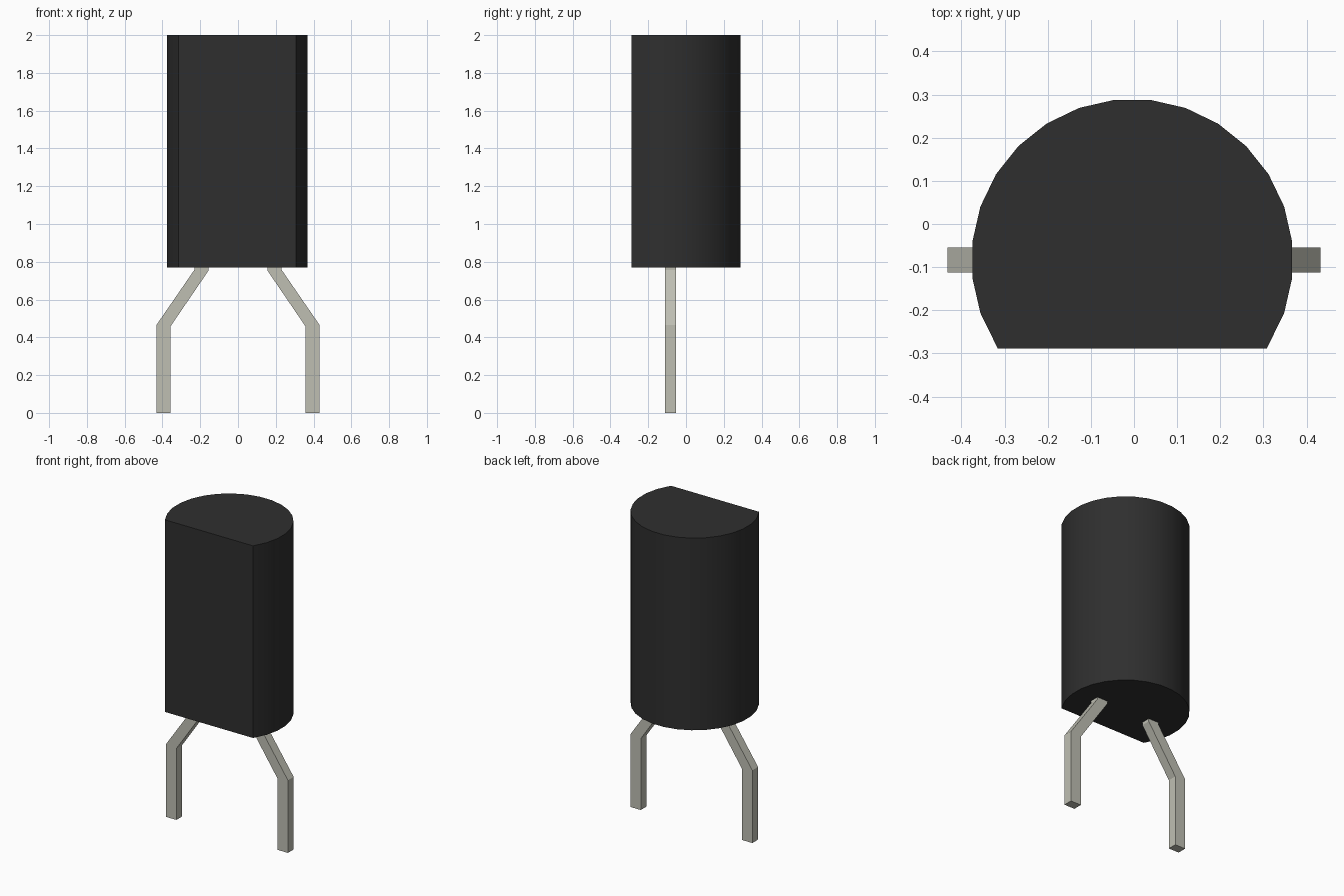
import bpy, bmesh, math

cube = bpy.data.objects.get("Cube")
if cube:
    bpy.data.objects.remove(cube, do_unlink=True)


def material(name, rgb):
    m = bpy.data.materials.new(name)
    m.use_nodes = True
    m.diffuse_color = (*rgb, 1)
    bsdf = next(n for n in m.node_tree.nodes if n.type == 'BSDF_PRINCIPLED')
    bsdf.inputs["Base Color"].default_value = (*rgb, 1)
    return m


def finish(name, bm, mat):
    bmesh.ops.recalc_face_normals(bm, faces=bm.faces)
    mesh = bpy.data.meshes.new(name)
    bm.to_mesh(mesh)
    bm.free()
    mesh.materials.append(mat)
    ob = bpy.data.objects.new(name, mesh)
    bpy.context.collection.objects.link(ob)
    return ob


def extrude(name, outline, offset, mat):
    """Close an outline into a face and push it along offset."""
    bm = bmesh.new()
    face = bm.faces.new([bm.verts.new(p) for p in outline])
    new = bmesh.ops.extrude_face_region(bm, geom=[face])["geom"]
    bmesh.ops.translate(bm, vec=offset,
                        verts=[v for v in new if isinstance(v, bmesh.types.BMVert)])
    return finish(name, bm, mat)


plastic = material("black plastic", (0.028, 0.028, 0.028))
metal = material("dull tin", (0.52, 0.52, 0.45))

# Body: 28-sided cylinder with a flat front
CX, CY, R, STEP = -0.004, -0.083, 0.373, math.tau / 28
profile = [(CX - 0.312, -0.288, 0.77), (CX + 0.312, -0.288, 0.77)]
for i in range(-2, 16):
    a = (i + 0.5) * STEP
    profile.append((CX + R * math.cos(a), CY + R * math.sin(a), 0.77))
body = extrude("body", profile, (0, 0, 1.23), plastic)
bpy.ops.object.select_all(action='DESELECT')
body.select_set(True)
bpy.context.view_layer.objects.active = body
bpy.ops.object.shade_smooth_by_angle(angle=math.radians(20))

# Leads: bent square wire, one per side
side_outline = [(0.358, 0), (0.432, 0), (0.432, 0.465), (0.231, 0.757),
                (0.231, 0.79), (0.157, 0.79), (0.157, 0.752), (0.358, 0.457)]
for name, s in (("left_lead", 1), ("right_lead", -1)):
    extrude(name, [(s * x, -0.112, z) for x, z in side_outline],
            (0, 0.058, 0), metal)
